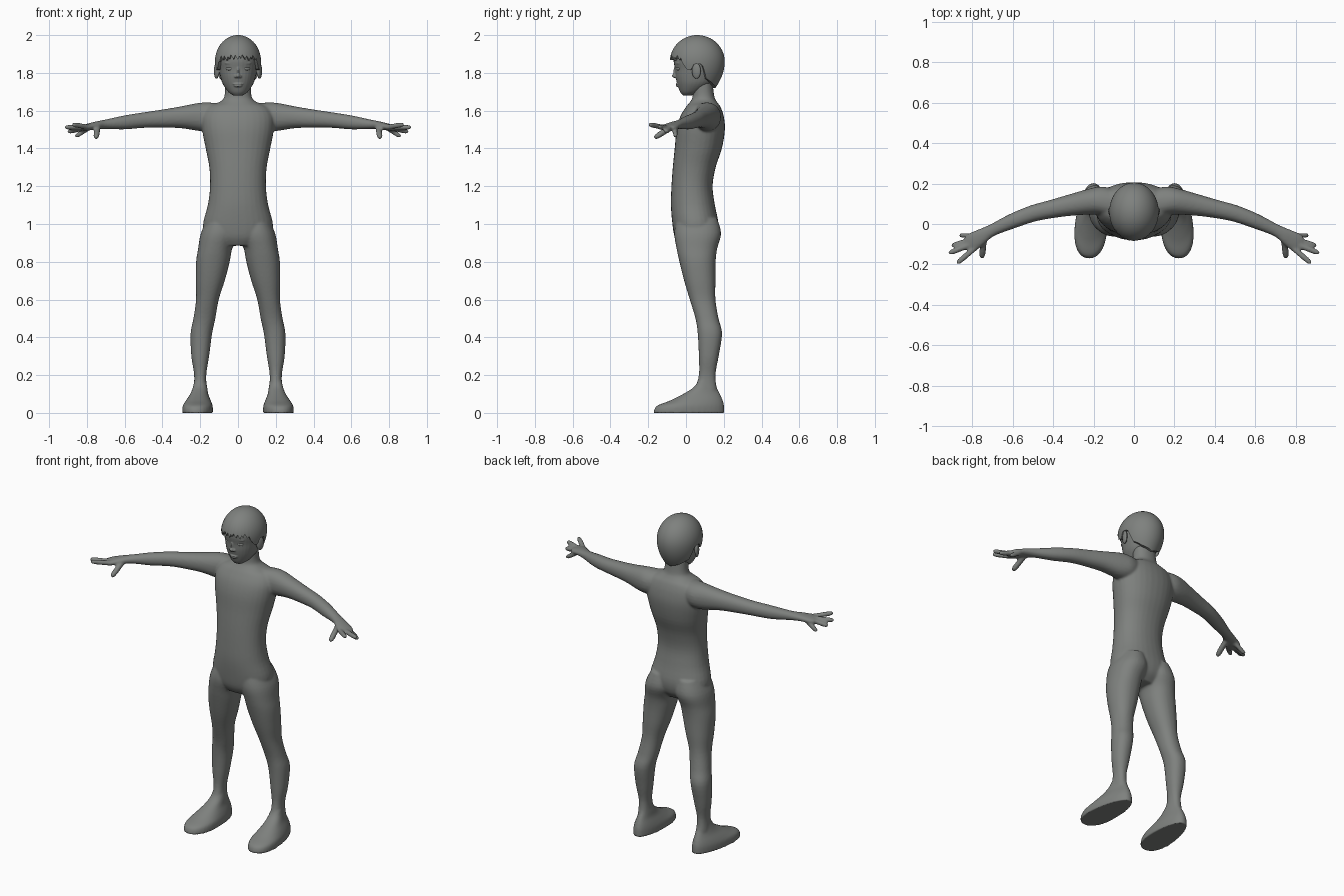
import bpy, bmesh, math
from mathutils import Vector, Matrix

if "Cube" in bpy.data.objects:
    bpy.data.objects.remove(bpy.data.objects["Cube"])

grey = bpy.data.materials.new("plain grey")
grey.diffuse_color = (0.21, 0.22, 0.21, 1)
grey.use_nodes = True
grey.node_tree.nodes["Principled BSDF"].inputs["Base Color"].default_value = grey.diffuse_color
X, Y, Z = Vector((1, 0, 0)), Vector((0, 1, 0)), Vector((0, 0, 1))


def smooth_rings(rings, steps=4):
    """Catmull-Rom interpolation between ring tuples."""
    out, last = [], len(rings) - 1
    for i in range(last):
        p = [rings[max(0, min(last, i + k))] for k in (-1, 0, 1, 2)]
        for s in range(steps):
            t = s / steps
            out.append([0.5 * (2 * b + (c - a) * t + (2 * a - 5 * b + 4 * c - d) * t * t
                               + (3 * b - a - 3 * c + d) * t ** 3) for a, b, c, d in zip(*p)])
    return out + [list(rings[last])]


def loft(bm, rings, u, v, taper=0.0, power=2.2, n=32):
    """Closed skin through rings (x, y, z, half size along u, half size along v)."""
    loops = []
    for x, y, z, a, b in smooth_rings(rings):
        loop = []
        for i in range(n):
            t = 2 * math.pi * i / n
            c = math.copysign(abs(math.cos(t)) ** (2 / power), math.cos(t))
            s = math.copysign(abs(math.sin(t)) ** (2 / power), math.sin(t))
            loop.append(bm.verts.new(Vector((x, y, z)) + u * (a * c * (1 - taper * s)) + v * (b * s)))
        loops.append(loop)
    for p, q in zip(loops, loops[1:]):
        for i in range(n):
            bm.faces.new((p[i], p[(i + 1) % n], q[(i + 1) % n], q[i]))
    bm.faces.new(loops[0])
    bm.faces.new(loops[-1])


def slices(rows, side=1):
    """Rows (z, centre x, half width, front y, back y) to rings."""
    return [(side * cx, (f + b) / 2, z, hx, (b - f) / 2) for z, cx, hx, f, b in rows]


def ball(bm, pos, size, turn=0.0):
    m = Matrix.Translation(pos) @ Matrix.Rotation(turn, 4, 'Z') @ Matrix.Diagonal((*size, 1))
    bmesh.ops.create_uvsphere(bm, u_segments=24, v_segments=16, radius=1, matrix=m)


def finish(name, bm, voxel=0, iterations=0):
    """Make the object; with a voxel size, fuse its pieces into one smooth skin."""
    bmesh.ops.recalc_face_normals(bm, faces=bm.faces[:])
    me = bpy.data.meshes.new(name)
    bm.to_mesh(me)
    bm.free()
    ob = bpy.data.objects.new(name, me)
    bpy.context.collection.objects.link(ob)
    if voxel:
        r = ob.modifiers.new("fuse", 'REMESH')
        r.mode, r.voxel_size = 'VOXEL', voxel
        s = ob.modifiers.new("soften", 'SMOOTH')
        s.factor, s.iterations = 0.5, iterations
        bpy.context.view_layer.update()
        fused = bpy.data.meshes.new_from_object(ob.evaluated_get(bpy.context.evaluated_depsgraph_get()))
        ob.modifiers.clear()
        ob.data = fused
    for v in ob.data.vertices:
        v.co.z = max(v.co.z, 0)
    ob.data.materials.clear()
    ob.data.materials.append(grey)
    for p in ob.data.polygons:
        p.use_smooth = True
        p.material_index = 0
    return ob


# Body: torso and neck
body = bmesh.new()
loft(body, slices([
    (.885, 0, .11, -.035, .12), (.93, 0, .17, -.06, .16), (1.0, 0, .185, -.072, .172),
    (1.1, 0, .16, -.08, .153), (1.2, 0, .148, -.077, .141), (1.3, 0, .152, -.07, .157),
    (1.4, 0, .171, -.06, .19), (1.5, 0, .19, -.05, .206), (1.57, 0, .19, -.03, .20),
    (1.62, 0, .16, .0, .183), (1.645, 0, .10, .02, .165), (1.675, 0, .072, .035, .15),
    (1.76, 0, .068, .035, .14)]), X, Y)

for s in (1, -1):
    # Leg
    loft(body, slices([
        (1.03, .09, .07, -.05, .165), (.95, .10, .097, -.062, .186), (.87, .121, .09, -.05, .165),
        (.8, .133, .089, -.035, .157), (.7, .147, .077, -.01, .156), (.6, .162, .060, .02, .156),
        (.5, .178, .058, .05, .172), (.42, .194, .057, .062, .191), (.3, .2, .047, .068, .173),
        (.2, .2, .032, .068, .156), (.12, .2, .036, .045, .165)], s), X, Y)
    # Foot
    loft(body, slices([
        (.17, .2, .030, .065, .155), (.135, .2, .037, .04, .163), (.10, .204, .046, -.015, .18),
        (.065, .208, .064, -.085, .195), (.035, .211, .077, -.158, .202),
        (-.006, .211, .078, -.172, .203)], s), X, Vector((-.06 * s, 1, 0)), taper=.2)
    # Arm and palm
    arm = [(.06, .09, 1.57, .085, .07), (.13, .105, 1.567, .085, .075), (.2, .11, 1.567, .068, .075),
           (.3, .095, 1.565, .055, .058), (.4, .075, 1.558, .046, .048), (.5, .052, 1.55, .041, .041),
           (.6, .015, 1.538, .037, .037), (.7, -.03, 1.528, .030, .025), (.75, -.06, 1.522, .038, .021),
           (.80, -.09, 1.512, .047, .018), (.825, -.102, 1.508, .04, .014)]
    loft(body, [(s * r[0], *r[1:]) for r in arm], Vector((.35 * s, .94, 0)), Z, n=24)
    # Fingers and thumb
    for base, tip, r in (((.795, -.058, 1.505), (.862, -.056, 1.462), .013),
                         ((.81, -.08, 1.51), (.902, -.108, 1.487), .014),
                         ((.81, -.103, 1.512), (.917, -.145, 1.512), .014),
                         ((.79, -.122, 1.512), (.876, -.195, 1.527), .014),
                         ((.742, -.075, 1.515), (.752, -.168, 1.455), .016)):
        a, b = Vector(base), Vector(tip)
        a.x, b.x = a.x * s, b.x * s
        d = (b - a).normalized()
        u = d.cross(Z).normalized()
        w = u.cross(d)
        loft(body, [(*a.lerp(b, t), r * k, r * k) for t, k in
                    ((0, 1), (.3, 1), (.6, 1), (.88, .88), (1, .5))], u, w, n=12)
finish("body", body, .007, 4)

# Head with nose, lips and ears
head = bmesh.new()
loft(head, slices([
    (1.681, 0, .026, -.017, .03), (1.70, 0, .052, -.032, .08), (1.74, 0, .080, -.046, .14),
    (1.78, 0, .093, -.055, .168), (1.82, 0, .101, -.058, .182), (1.87, 0, .108, -.066, .187),
    (1.92, 0, .100, -.055, .178), (1.955, 0, .075, -.02, .145), (1.975, 0, .04, .03, .1)]), X, Y, power=2.1)
ball(head, (0, -.057, 1.785), (.013, .018, .012))
ball(head, (0, -.055, 1.805), (.008, .012, .030))
for s in (1, -1):
    ball(head, (s * .011, -.054, 1.781), (.009, .011, .008))
    ball(head, (s * .114, .055, 1.81), (.012, .025, .042), -s * .35)
    ball(head, (s * .046, -.047, 1.851), (.026, .007, .005), s * .4)
ball(head, (0, -.042, 1.741), (.028, .013, .005))
ball(head, (0, -.040, 1.731), (.023, .014, .006))
finish("head", head, .0035, 2)

# Eyes
eyes = bmesh.new()
for s in (1, -1):
    ball(eyes, (s * .046, -.042, 1.822), (.019, .008, .009), s * .4)
finish("eyes", eyes)

# Hair cap: lower edge height follows the angle from the front
edge = [(0, 1.885), (50, 1.88), (66, 1.82), (76, 1.815), (84, 1.85), (100, 1.845), (112, 1.77), (140, 1.74), (180, 1.72)]


def hairline(deg, i):
    for (a, za), (b, zb) in zip(edge, edge[1:]):
        if deg <= b:
            z = za + (zb - za) * (deg - a) / (b - a)
            return z + (.016 * (((i * 5) % 8) / 4 - 1) if deg < 60 else 0)
    return edge[-1][1]


def cap_size(z):
    if z > 1.86:
        return math.sqrt(max(0, 1 - ((z - 1.86) / .14) ** 2))
    return 1 - .7 * ((1.86 - z) / .2) ** 2


hair = bmesh.new()
N, ROWS = 96, 18
top = hair.verts.new((0, .06, 2))
columns = []
for i in range(N):
    deg = 360 * i / N
    low = hairline(min(deg, 360 - deg), i)
    t = math.radians(deg)
    col = []
    for j in range(-1, ROWS):
        z = low + (2 - low) * math.sin(max(j, 0) / ROWS * math.pi / 2)
        k = cap_size(z) * (.8 if j < 0 else 1)   # first row tucks under into the head
        col.append(hair.verts.new((.122 * k * math.sin(t), .06 - .145 * k * math.cos(t), z)))
    columns.append(col)
for p, q in zip(columns, columns[1:] + columns[:1]):
    for j in range(ROWS):
        hair.faces.new((p[j], q[j], q[j + 1], p[j + 1]))
    hair.faces.new((p[-1], q[-1], top))
cap = finish("hair", hair)
bpy.context.view_layer.objects.active = cap
cap.select_set(True)
bpy.ops.object.shade_smooth_by_angle(angle=math.radians(40))
